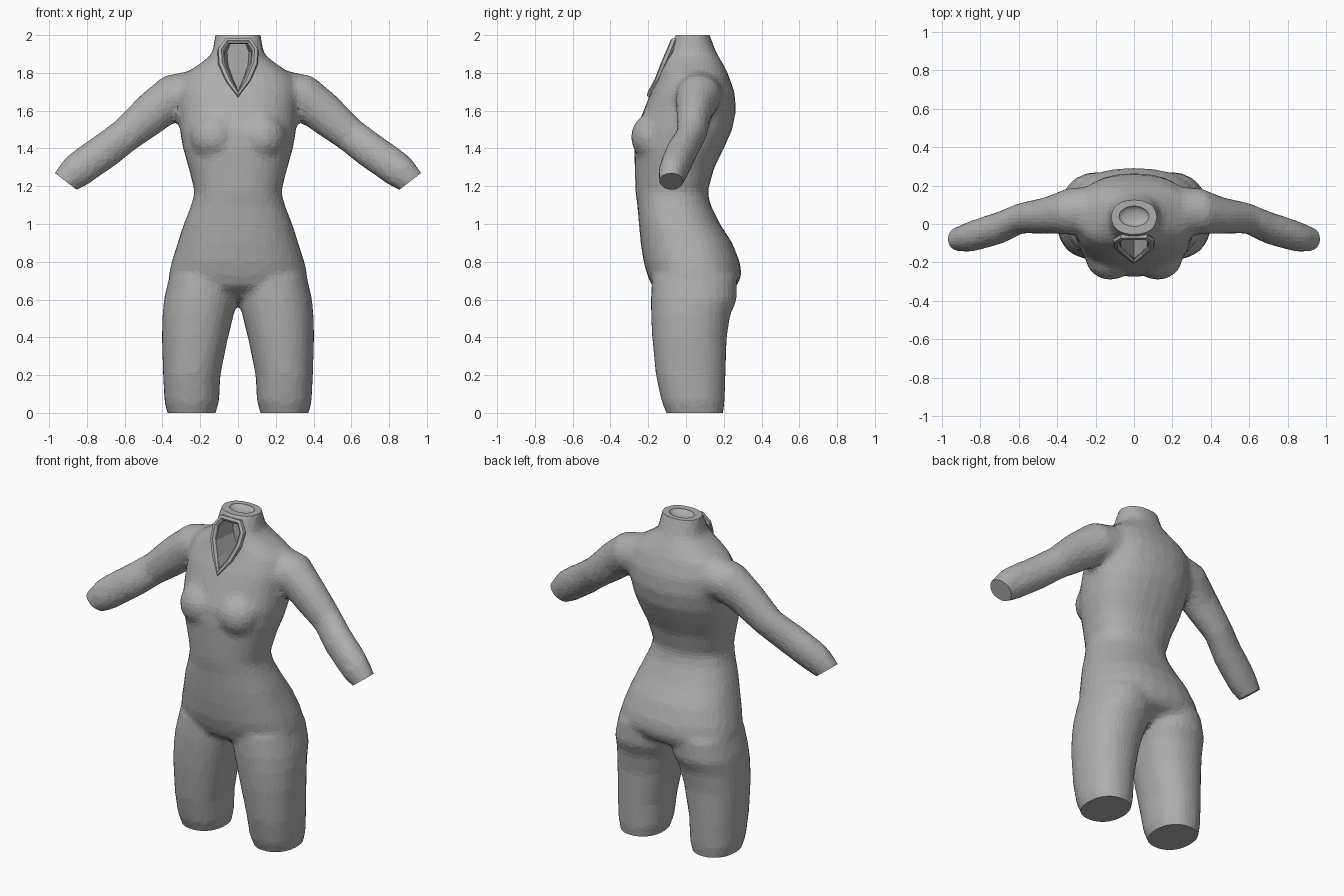
import bpy, bmesh, math
from mathutils import Vector, Matrix

cube = bpy.data.objects.get("Cube")
if cube:
    bpy.data.objects.remove(cube, do_unlink=True)

grey = bpy.data.materials.new("plain grey")
grey.use_nodes = True
COLOUR = (0.42, 0.42, 0.42, 1)
grey.diffuse_color = COLOUR
grey.node_tree.nodes["Principled BSDF"].inputs["Base Color"].default_value = COLOUR


def ring(bm, centre, u, v, power=2.0, count=28):
    """One closed cross-section: a superellipse with half-axes u and v."""
    verts = []
    for i in range(count):
        a = 2 * math.pi * i / count
        c, s = math.cos(a), math.sin(a)
        x = math.copysign(abs(c) ** (2 / power), c)
        y = math.copysign(abs(s) ** (2 / power), s)
        verts.append(bm.verts.new(Vector(centre) + u * x + v * y))
    return verts


def loft(bm, rings):
    """Skin the rings, cap both ends and turn the faces outward."""
    faces = [bm.faces.new(rings[0]), bm.faces.new(rings[-1])]
    for a, b in zip(rings, rings[1:]):
        for i in range(len(a)):
            j = (i + 1) % len(a)
            faces.append(bm.faces.new((a[i], a[j], b[j], b[i])))
    bmesh.ops.recalc_face_normals(bm, faces=faces)


def ball(bm, centre, radii):
    mat = Matrix.Translation(centre) @ Matrix.Diagonal((*radii, 1))
    bmesh.ops.create_uvsphere(bm, u_segments=20, v_segments=12, radius=1, matrix=mat)


def make_object(name, bm):
    mesh = bpy.data.meshes.new(name)
    bm.to_mesh(mesh)
    bm.free()
    obj = bpy.data.objects.new(name, mesh)
    bpy.context.collection.objects.link(obj)
    return obj


def bake(obj):
    """Replace the mesh by its modified result."""
    bpy.context.view_layer.update()
    graph = bpy.context.evaluated_depsgraph_get()
    mesh = bpy.data.meshes.new_from_object(obj.evaluated_get(graph))
    obj.modifiers.clear()
    obj.data = mesh


X, Y = Vector((1, 0, 0)), Vector((0, 1, 0))
bm = bmesh.new()

# Torso and neck: height, half width, front, back
torso = [
    (0.61, 0.18, -0.09, 0.14), (0.67, 0.34, -0.18, 0.27), (0.73, 0.368, -0.205, 0.295),
    (0.8, 0.352, -0.225, 0.285), (0.9, 0.32, -0.24, 0.245), (1.0, 0.288, -0.25, 0.18),
    (1.1, 0.248, -0.258, 0.13), (1.17, 0.23, -0.268, 0.115), (1.3, 0.262, -0.272, 0.15),
    (1.4, 0.292, -0.275, 0.2), (1.5, 0.308, -0.265, 0.245), (1.6, 0.315, -0.225, 0.265),
    (1.7, 0.32, -0.185, 0.257), (1.79, 0.29, -0.14, 0.225), (1.85, 0.2, -0.125, 0.195),
    (1.9, 0.137, -0.105, 0.165), (1.96, 0.128, -0.075, 0.14), (2.03, 0.115, -0.04, 0.115),
]
loft(bm, [ring(bm, (0, (f + b) / 2, z), X * w, Y * (b - f) / 2, 2.3)
          for z, w, f, b in torso])

# Legs: height, inner side, outer side, front, back
leg = [
    (-0.08, 0.14, 0.34, -0.08, 0.18), (0.0, 0.118, 0.375, -0.105, 0.198),
    (0.06, 0.1, 0.39, -0.13, 0.205), (0.2, 0.093, 0.397, -0.16, 0.21),
    (0.4, 0.052, 0.403, -0.18, 0.216), (0.52, 0.022, 0.4, -0.185, 0.235),
    (0.6, 0.0, 0.393, -0.187, 0.27), (0.72, -0.01, 0.365, -0.18, 0.27),
]
# Arms: x, y, z, radius across, radius in depth
arm = [
    (0.2, 0.07, 1.69, 0.13, 0.13), (0.35, 0.065, 1.672, 0.12, 0.12),
    (0.45, 0.045, 1.592, 0.112, 0.096), (0.59, 0.03, 1.475, 0.093, 0.08),
    (0.7, -0.02, 1.39, 0.095, 0.085), (0.815, -0.055, 1.31, 0.095, 0.082),
    (0.86, -0.068, 1.275, 0.091, 0.078), (0.915, -0.078, 1.228, 0.074, 0.064),
    (0.96, -0.085, 1.18, 0.055, 0.05),
]
for side in (1, -1):
    loft(bm, [ring(bm, (side * (i + o) / 2, (f + b) / 2, z), X * (o - i) / 2, Y * (b - f) / 2, 2.2)
              for z, i, o, f, b in leg])
    rings = []
    for k, (x, y, z, r, d) in enumerate(arm):
        p, q = arm[max(k - 1, 0)], arm[min(k + 1, len(arm) - 1)]
        across = Vector((side * (p[2] - q[2]), 0, q[0] - p[0])).normalized()
        rings.append(ring(bm, (side * x, y, z), across * r, Y * d))
    loft(bm, rings)
    # Bust
    ball(bm, (side * 0.125, -0.17, 1.46), (0.13, 0.123, 0.13))

# Blend the parts into one faceted skin
body = make_object("body_suit", bm)
remesh = body.modifiers.new("blend", 'REMESH')
remesh.mode = 'VOXEL'
remesh.voxel_size = 0.02
smooth = body.modifiers.new("soften", 'SMOOTH')
smooth.factor = 0.5
smooth.iterations = 6
facet = body.modifiers.new("facet", 'DECIMATE')
facet.ratio = 0.25
facet.use_symmetry = True
bake(body)

# Flat cuts at the legs, the neck and the wrists
bm = bmesh.new()
bm.from_mesh(body.data)
cuts = [((0, 0, 0), (0, 0, -1)), ((0, 0, 2), (0, 0, 1))]
cuts += [((s * 0.915, 0, 1.228), (s * 0.61, 0, -0.79)) for s in (1, -1)]
for point, normal in cuts:
    # The wrist planes also pass under the trunk, so only arm geometry is cut
    wrist = normal[0] != 0
    faces = [f for f in bm.faces
             if not wrist or f.calc_center_median().x * normal[0] > 0 and
             abs(f.calc_center_median().x) > 0.6]
    edges = {e for f in faces for e in f.edges}
    verts = {v for f in faces for v in f.verts}
    bmesh.ops.bisect_plane(bm, geom=[*verts, *edges, *faces], dist=1e-5,
                           plane_co=point, plane_no=normal, clear_outer=True)
    bmesh.ops.holes_fill(bm, edges=[e for e in bm.edges if e.is_boundary], sides=0)
bmesh.ops.recalc_face_normals(bm, faces=bm.faces)
bm.to_mesh(body.data)
bm.free()

# Neck opening and the hollow on top
half = [(0.03, 1.76), (0.066, 1.84), (0.072, 1.91), (0.05, 1.955)]
outline = [(0, 1.71)] + half + [(-x, z) for x, z in reversed(half)]
bm = bmesh.new()
loft(bm, [[bm.verts.new((x * k, y, z)) for x, z in outline]
          for y, k in ((-0.4, 1), (-0.08, 1), (0.03, 0.8))])
opening = make_object("neck_opening_cutter", bm)
bm = bmesh.new()
ball(bm, (0, 0.04, 2.005), (0.08, 0.055, 0.03))
hollow = make_object("top_hollow_cutter", bm)
for cutter in (opening, hollow):
    cutter.hide_render = True
    cut = body.modifiers.new("cut", 'BOOLEAN')
    cut.operation = 'DIFFERENCE'
    cut.object = cutter
bake(body)
for cutter in (opening, hollow):
    bpy.data.objects.remove(cutter, do_unlink=True)
body.data.materials.clear()
body.data.materials.append(grey)
for poly in body.data.polygons:
    poly.material_index = 0
    poly.use_smooth = False

# Raised collar edge around the opening
right = [(0.05, -0.15, 1.76), (0.088, -0.115, 1.85), (0.092, -0.085, 1.92), (0.06, -0.065, 1.968)]
path = [(0, -0.19, 1.685)] + right + [(-x, y, z) for x, y, z in reversed(right)]
curve = bpy.data.curves.new("collar_edge", 'CURVE')
curve.dimensions = '3D'
curve.bevel_depth = 0.018
curve.bevel_resolution = 1
spline = curve.splines.new('POLY')
spline.points.add(len(path) - 1)
for point, co in zip(spline.points, path):
    point.co = (*co, 1)
spline.use_cyclic_u = True
spline.use_smooth = False
curve.materials.append(grey)
collar = bpy.data.objects.new("collar_edge", curve)
bpy.context.collection.objects.link(collar)
